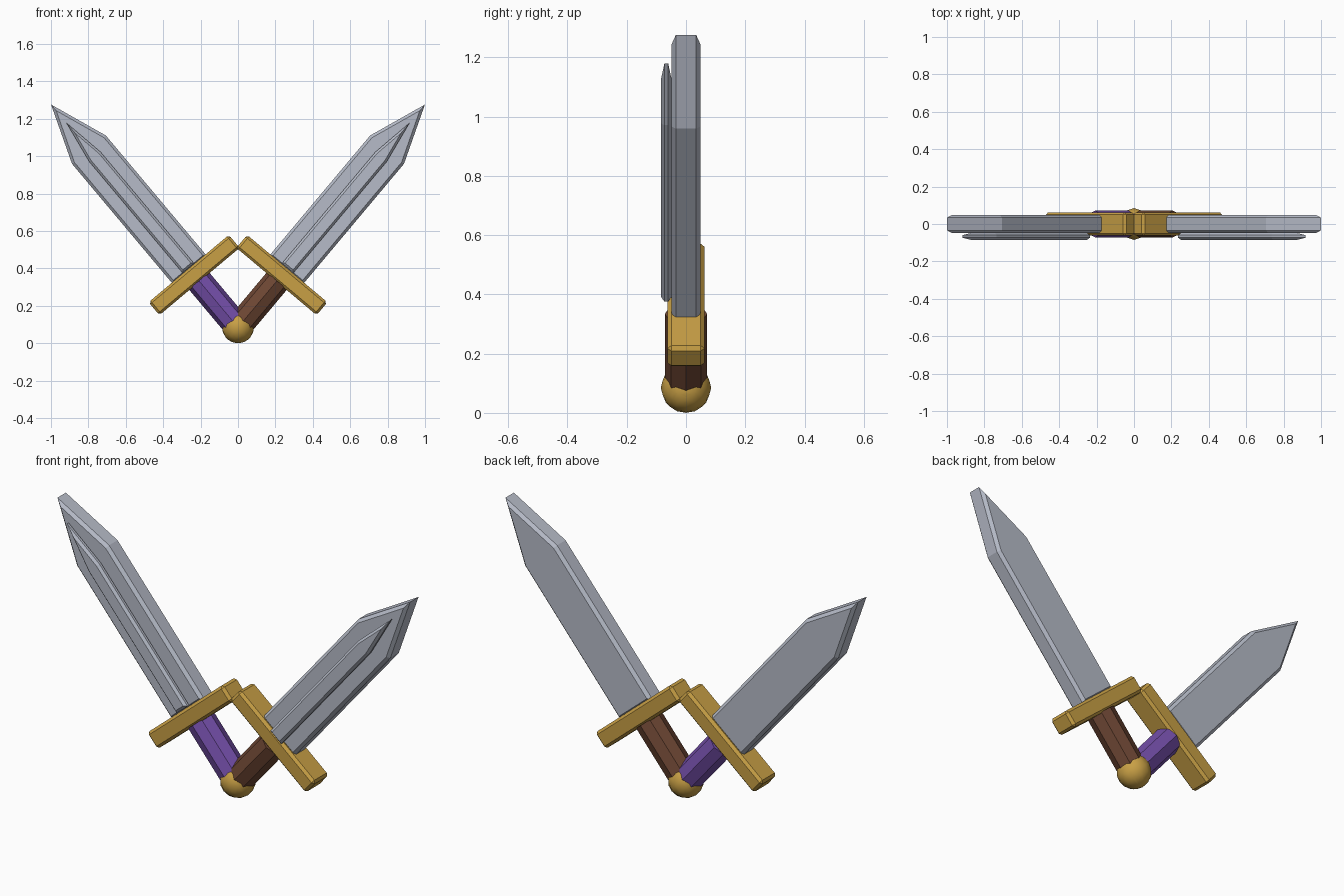
import bpy
import bmesh
import math
from mathutils import Matrix, Vector

cube = bpy.data.objects.get("Cube")
if cube:
    bpy.data.objects.remove(cube, do_unlink=True)


def material(name, rgb):
    mat = bpy.data.materials.new(name)
    mat.use_nodes = True
    mat.diffuse_color = (*rgb, 1)
    mat.node_tree.nodes["Principled BSDF"].inputs["Base Color"].default_value = (*rgb, 1)
    return mat


STEEL = material("steel grey", (0.47, 0.50, 0.58))
GOLD = material("gold", (0.58, 0.35, 0.06))
PURPLE = material("purple", (0.18, 0.08, 0.41))
BROWN = material("brown", (0.155, 0.062, 0.034))

PIVOT = Matrix.Translation((0, 0, 0.085))
TILT = math.radians(40)


def finish(bm, name, mat, frame):
    """Turn a bmesh built along local z into a placed object."""
    bmesh.ops.recalc_face_normals(bm, faces=bm.faces)
    bm.transform(frame)
    mesh = bpy.data.meshes.new(name)
    bm.to_mesh(mesh)
    bm.free()
    mesh.materials.append(mat)
    obj = bpy.data.objects.new(name, mesh)
    bpy.context.collection.objects.link(obj)
    return obj


def pointed_bar(name, half_width, base, shoulder, tip, y_front, y_back, chamfer, frame):
    """Flat pointed bar whose front and back rims are chamfered."""
    outline = [(-half_width, base), (half_width, base), (half_width, shoulder),
               (0, tip), (-half_width, shoulder)]
    bm = bmesh.new()
    face = bm.faces.new([bm.verts.new((x, y_front, z)) for x, z in outline])
    new = bmesh.ops.extrude_face_region(bm, geom=[face], use_keep_orig=True)["geom"]
    moved = [v for v in new if isinstance(v, bmesh.types.BMVert)]
    bmesh.ops.translate(bm, verts=moved, vec=(0, y_back - y_front, 0))
    bmesh.ops.recalc_face_normals(bm, faces=bm.faces)
    rims = [e for e in bm.edges if abs(e.verts[0].co.y - e.verts[1].co.y) < 1e-4]
    bmesh.ops.bevel(bm, geom=rims, offset=chamfer, segments=1, affect='EDGES')
    return finish(bm, name, STEEL, frame)


def sword(side, sign, grip_mat):
    frame = PIVOT @ Matrix.Rotation(sign * TILT, 4, 'Y')

    # Blade and the raised ridge on its front
    pointed_bar(side + "_blade", 0.118, 0.40, 1.24, 1.555, -0.049, 0.049, 0.015, frame)
    pointed_bar(side + "_blade_ridge", 0.04, 0.413, 1.19, 1.428, -0.085, -0.048, 0.012, frame)

    # Crossguard
    bm = bmesh.new()
    bmesh.ops.create_cube(bm, size=1)
    bmesh.ops.scale(bm, verts=bm.verts, vec=(0.56, 0.125, 0.09))
    bmesh.ops.translate(bm, verts=bm.verts, vec=(0, 0, 0.365))
    bmesh.ops.bevel(bm, geom=bm.edges[:], offset=0.013, segments=1, affect='EDGES')
    finish(bm, side + "_guard", GOLD, frame)

    # Eight-sided grip
    bm = bmesh.new()
    bmesh.ops.create_cone(bm, cap_ends=True, segments=8, radius1=0.071, radius2=0.071,
                          depth=0.32, matrix=Matrix.Translation((0, 0, 0.165)))
    finish(bm, side + "_grip", grip_mat, frame)

    # Round pommel
    bm = bmesh.new()
    bmesh.ops.create_uvsphere(bm, u_segments=12, v_segments=8, radius=0.085)
    for f in bm.faces:
        f.smooth = True
    finish(bm, side + "_pommel", GOLD, frame)


sword("left", 1, BROWN)
sword("right", -1, PURPLE)
